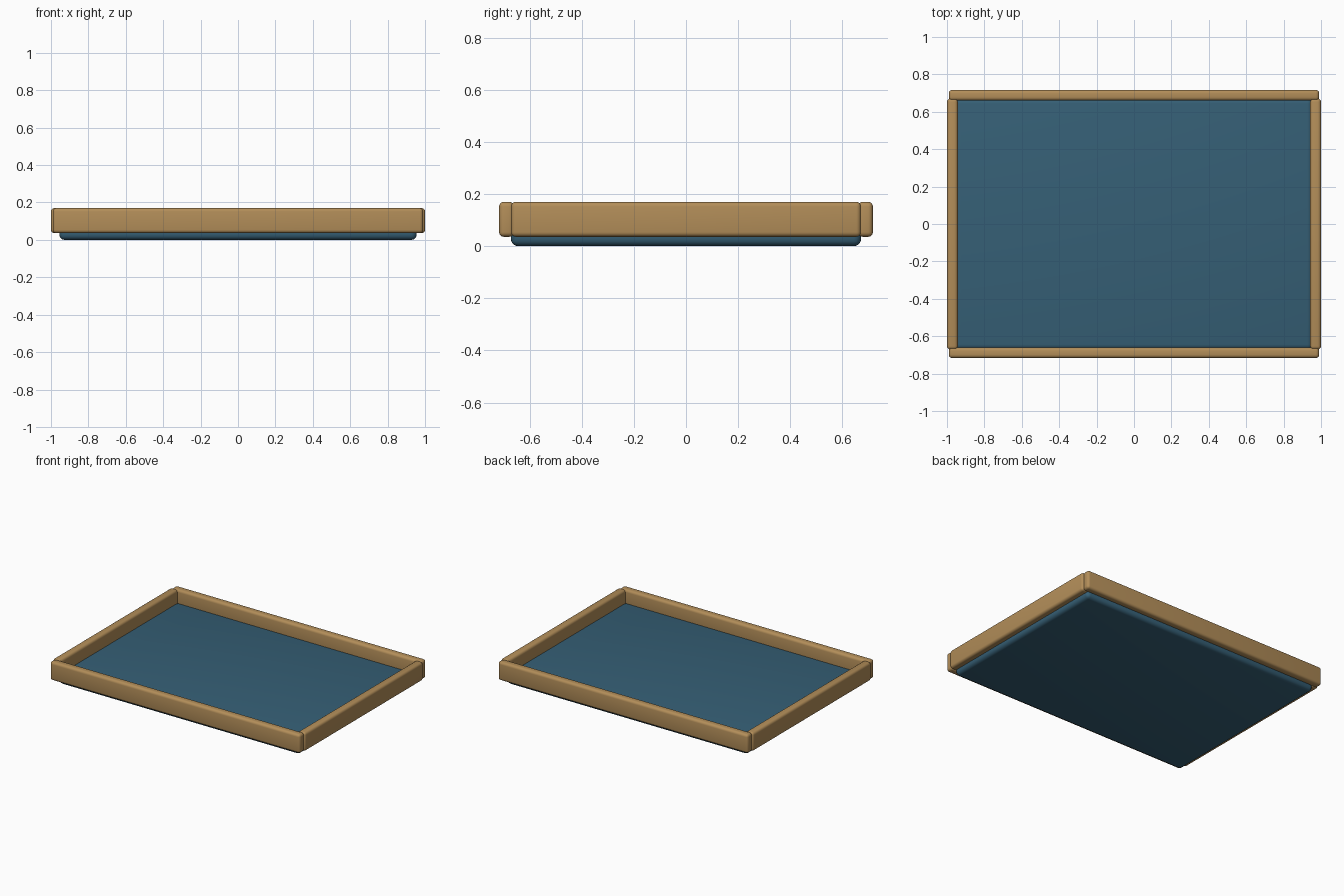
import bpy
import math

cube = bpy.data.objects.get("Cube")
if cube:
    bpy.data.objects.remove(cube, do_unlink=True)


def make_material(name, color):
    mat = bpy.data.materials.new(name)
    mat.use_nodes = True
    mat.diffuse_color = color
    mat.node_tree.nodes["Principled BSDF"].inputs["Base Color"].default_value = color
    return mat


def rounded_box(name, low, high, radius, mat):
    """Box between two corners with rounded, smooth-shaded edges."""
    center = [(a + b) / 2 for a, b in zip(low, high)]
    bpy.ops.mesh.primitive_cube_add(size=1, location=center)
    obj = bpy.context.object
    obj.name = name
    obj.scale = [b - a for a, b in zip(low, high)]
    bpy.ops.object.transform_apply(location=False, rotation=False, scale=True)
    obj.data.materials.append(mat)
    bevel = obj.modifiers.new("rounded_edges", "BEVEL")
    bevel.width = radius
    bevel.segments = 4
    bpy.ops.object.modifier_apply(modifier=bevel.name)
    bpy.ops.object.shade_smooth_by_angle(angle=math.radians(35))
    return obj


wood = make_material("warm_wood", (0.45, 0.27, 0.1, 1))
blue = make_material("deep_blue", (0.036, 0.115, 0.18, 1))

# Tray floor
rounded_box("tray_floor", (-0.955, -0.672, 0), (0.955, 0.672, 0.078), 0.028, blue)

# Rim: long front and back rails, shorter side rails between them
rail_bottom, rail_top = 0.036, 0.17
for name, side in (("front_rail", -1), ("back_rail", 1)):
    y0, y1 = sorted((side * 0.66, side * 0.717))
    rounded_box(name, (-0.99, y0, rail_bottom), (0.99, y1, rail_top), 0.018, wood)
for name, side in (("right_rail", -1), ("left_rail", 1)):
    x0, x1 = sorted((side * 0.942, side))
    rounded_box(name, (x0, -0.671, rail_bottom), (x1, 0.671, rail_top), 0.018, wood)
